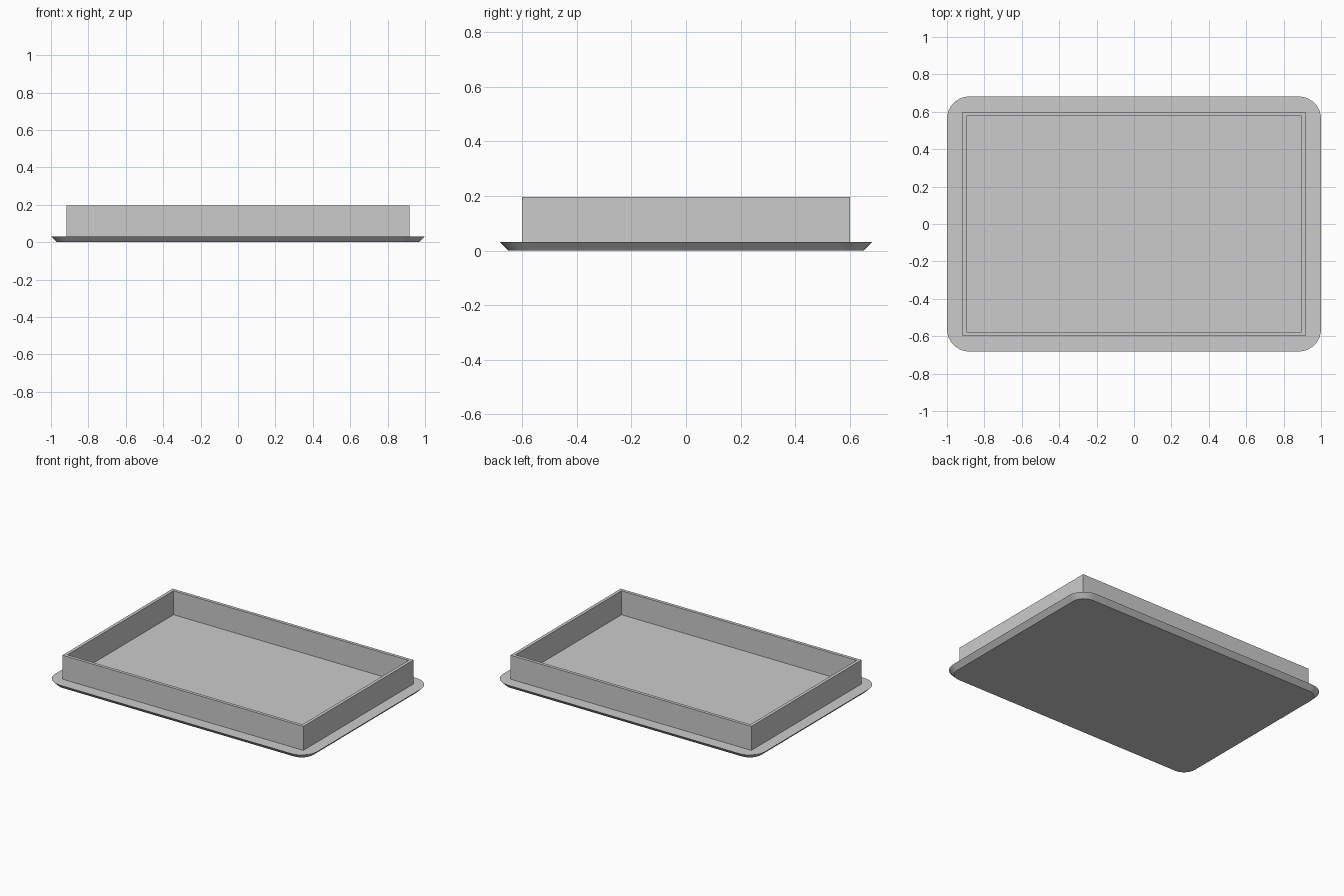
import bpy, bmesh, math

cube = bpy.data.objects.get("Cube")
if cube:
    bpy.data.objects.remove(cube, do_unlink=True)

grey = bpy.data.materials.new("plain_grey")
grey.use_nodes = True
colour = (0.6, 0.6, 0.6, 1)
grey.diffuse_color = colour
grey.node_tree.nodes["Principled BSDF"].inputs["Base Color"].default_value = colour

HALF_X, HALF_Y, BASE_H = 1.0, 0.682, 0.032


def outline(half_x, half_y, radius=0.0, steps=8):
    """Counter-clockwise rectangle, with rounded corners if radius is set."""
    points = []
    for i, (sx, sy) in enumerate(((1, 1), (-1, 1), (-1, -1), (1, -1))):
        for k in range(steps + 1 if radius else 1):
            a = math.pi / 2 * (i + k / steps)
            points.append((sx * (half_x - radius) + radius * math.cos(a) if radius else sx * half_x,
                           sy * (half_y - radius) + radius * math.sin(a) if radius else sy * half_y))
    return points


def loft(name, rings, closed_loop=False):
    """Joins (outline, z) rings; ends are capped, or joined into a loop."""
    bm = bmesh.new()
    loops = [[bm.verts.new((x, y, z)) for x, y in pts] for pts, z in rings]
    pairs = list(zip(loops, loops[1:]))
    if closed_loop:
        pairs.append((loops[-1], loops[0]))
    else:
        bm.faces.new(loops[0][::-1])
        bm.faces.new(loops[-1])
    for low, high in pairs:
        for i in range(len(low)):
            j = (i + 1) % len(low)
            bm.faces.new((low[i], low[j], high[j], high[i]))
    bmesh.ops.recalc_face_normals(bm, faces=bm.faces)
    mesh = bpy.data.meshes.new(name)
    bm.to_mesh(mesh)
    bm.free()
    mesh.materials.append(grey)
    obj = bpy.data.objects.new(name, mesh)
    bpy.context.collection.objects.link(obj)
    return obj


# Base plate with rounded corners and an undercut bevel
base = loft("base_plate", [
    (outline(HALF_X - 0.032, HALF_Y - 0.032, 0.088), 0),
    (outline(HALF_X, HALF_Y, 0.12), BASE_H),
])
bpy.context.view_layer.objects.active = base
base.select_set(True)
bpy.ops.object.shade_smooth_by_angle(angle=math.radians(30))

# Thin upright wall standing on the plate
outer, inner = outline(0.918, 0.6), outline(0.896, 0.578)
loft("rim_wall", [(outer, BASE_H), (outer, 0.197), (inner, 0.197), (inner, BASE_H)],
     closed_loop=True)
